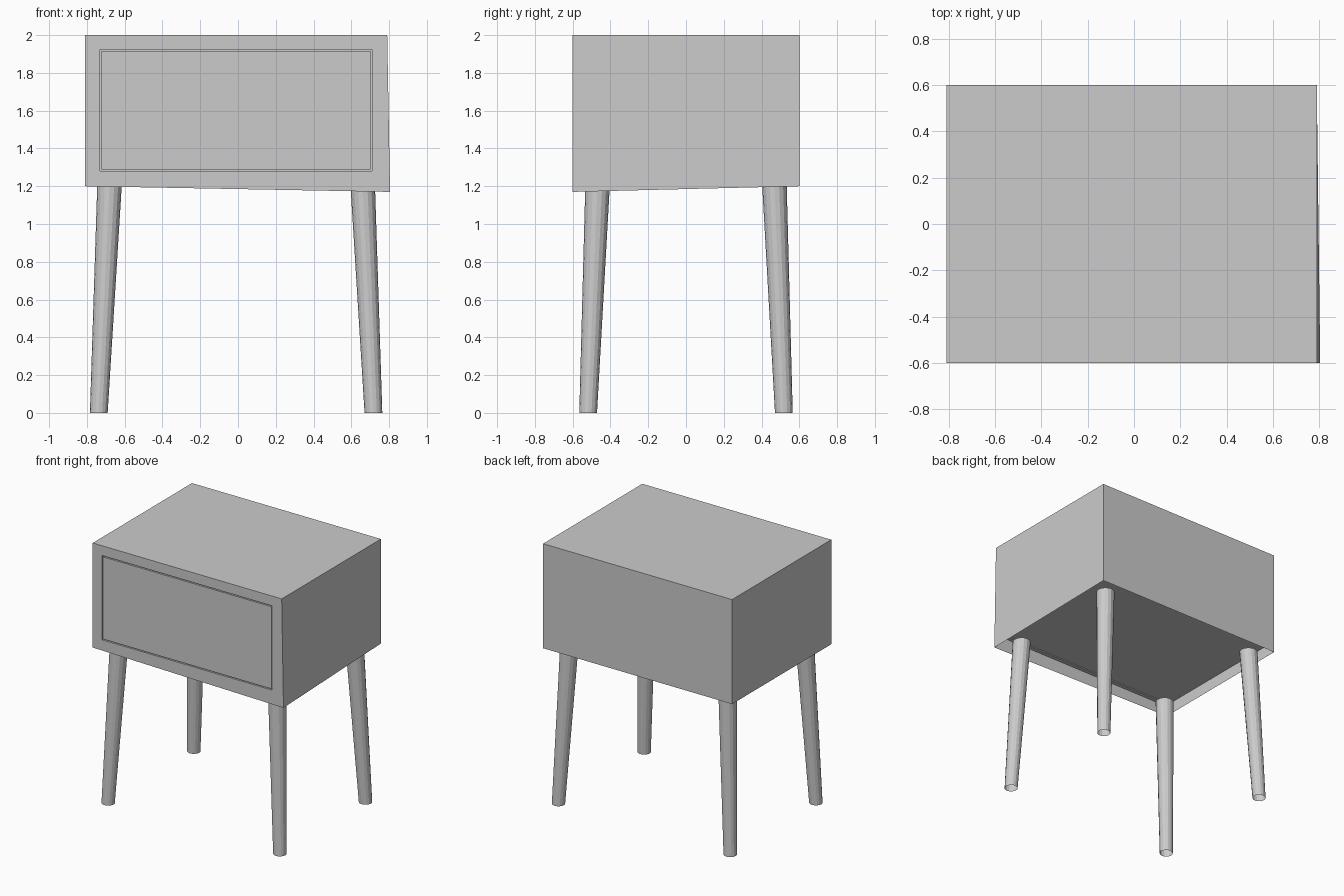
import bpy
import bmesh
from math import cos, sin, pi

if "Cube" in bpy.data.objects:
    bpy.data.objects.remove(bpy.data.objects["Cube"])

CX = -0.01  # the body and legs sit slightly left of centre


def finish(name, bm, fix_normals=True):
    if fix_normals:
        bmesh.ops.recalc_face_normals(bm, faces=bm.faces)
    mesh = bpy.data.meshes.new(name)
    bm.to_mesh(mesh)
    bm.free()
    ob = bpy.data.objects.new(name, mesh)
    bpy.context.collection.objects.link(ob)
    return ob


def loft(bm, rings, cap=False):
    """Join rings of vertices with quads, optionally closing the last one."""
    for a, b in zip(rings, rings[1:]):
        n = len(a)
        for i in range(n):
            bm.faces.new((a[i], a[(i + 1) % n], b[(i + 1) % n], b[i]))
    if cap:
        bm.faces.new(rings[-1])


def front_ring(bm, y, inset):
    """Rectangle in the front plane, following the drawer outline."""
    x0, x1, z0, z1 = -0.73 + inset, 0.71 - inset, 1.28 + inset, 1.925 - inset
    return [bm.verts.new((x, y, z))
            for x, z in ((x0, z0), (x1, z0), (x1, z1), (x0, z1))]


# Cabinet body: thin shell open underneath, one bottom corner pulled out
bm = bmesh.new()
front = [bm.verts.new(p) for p in ((-0.81, -0.6, 1.2), (0.805, -0.6, 1.17),
                                   (0.79, -0.6, 2), (-0.81, -0.6, 2))]
back = [bm.verts.new(p) for p in ((-0.81, 0.6, 1.2), (0.79, 0.6, 1.2),
                                  (0.79, 0.6, 2), (-0.81, 0.6, 2))]
for i in (1, 2, 3):
    j = (i + 1) % 4
    bm.faces.new((front[i], front[j], back[j], back[i]))
bm.faces.new(back)
# Front frame, stepping back into the drawer gap
loft(bm, [front, front_ring(bm, -0.6, 0), front_ring(bm, -0.57, 0)])
finish("cabinet_body", bm)

# Drawer front: flush panel with a narrow gap around it
bm = bmesh.new()
loft(bm, [front_ring(bm, -0.57, 0), front_ring(bm, -0.57, 0.008),
          front_ring(bm, -0.6, 0.008)], cap=True)
finish("drawer_front", bm)

# Recessed underside panel, facing down
bm = bmesh.new()
bm.faces.new([bm.verts.new((x, y, 1.29)) for x, y in
              ((-0.81, -0.6), (-0.81, 0.6), (0.79, 0.6), (0.79, -0.6))])
finish("underside_panel", bm, fix_normals=False)


# Splayed, tapered legs, open at the ends
def leg(name, sx, sy, sides=16):
    bm = bmesh.new()
    rings = []
    for x, y, z, r in ((0.727, 0.518, 0, 0.047), (0.67, 0.468, 1.21, 0.065)):
        rings.append([bm.verts.new((CX + sx * x + r * cos(2 * pi * i / sides),
                                    sy * y + r * sin(2 * pi * i / sides), z))
                      for i in range(sides)])
    loft(bm, rings)
    finish(name, bm)


for side, sx in (("left", -1), ("right", 1)):
    for end, sy in (("front", -1), ("back", 1)):
        leg(f"{end}_{side}_leg", sx, sy)
